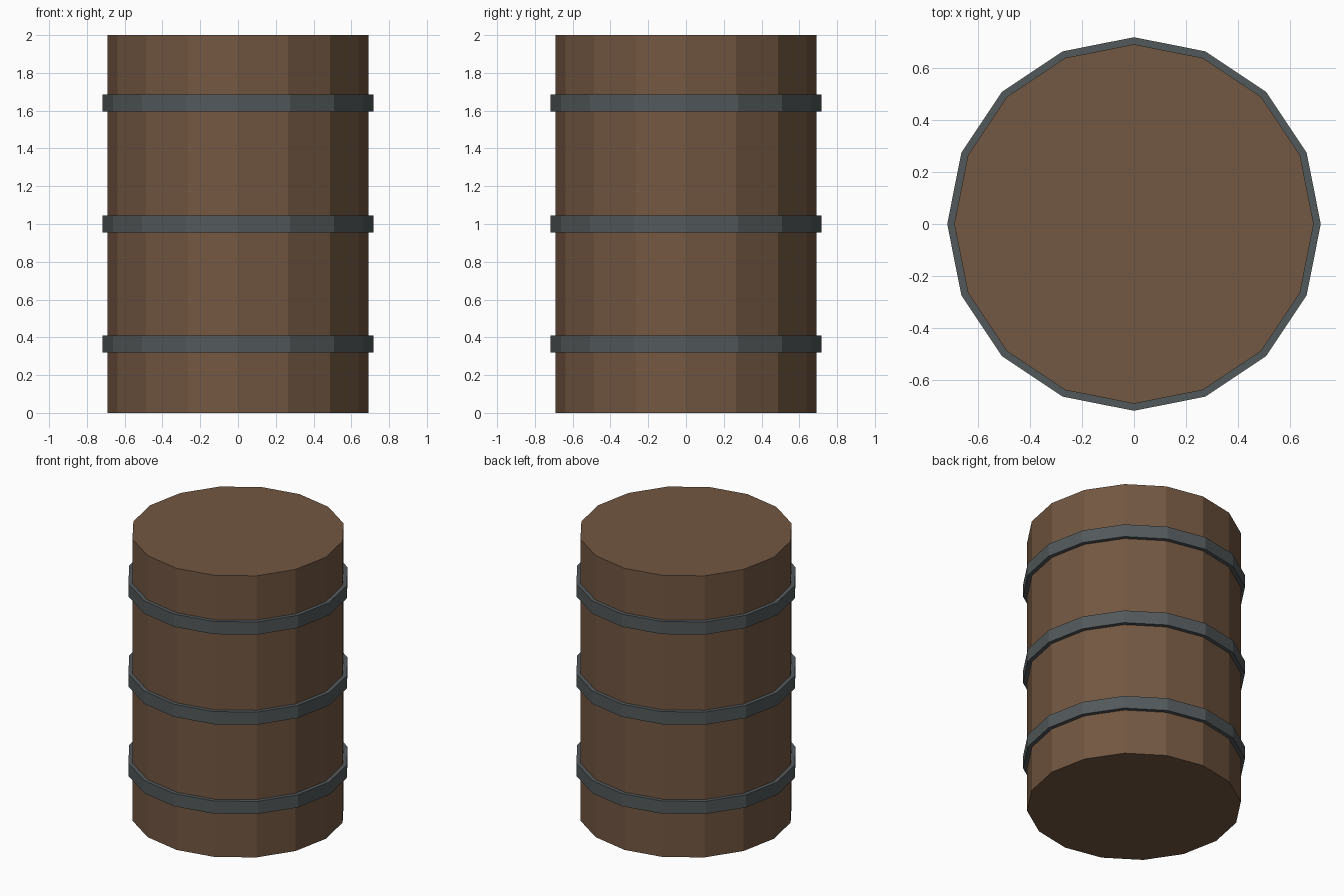
import bpy
import math

SIDES = 16
BODY_R, HOOP_R = 0.69, 0.717
HEIGHT, HOOP_H = 2.0, 0.09

cube = bpy.data.objects.get("Cube")
if cube:
    bpy.data.objects.remove(cube, do_unlink=True)


def make_material(name, rgb):
    mat = bpy.data.materials.new(name)
    mat.use_nodes = True
    color = (*rgb, 1.0)
    mat.diffuse_color = color
    mat.node_tree.nodes["Principled BSDF"].inputs["Base Color"].default_value = color
    return mat


def ring(radius, z):
    step = 2 * math.pi / SIDES
    return [(radius * math.cos(i * step), radius * math.sin(i * step), z)
            for i in range(SIDES)]


def lathe(name, profile, mat, closed):
    """Turn an (r, z) profile around z; a closed profile gives a hoop, an open one is capped."""
    verts = [v for r, z in profile for v in ring(r, z)]
    n = len(profile)
    faces = []
    for k in range(n if closed else n - 1):
        a, b = k * SIDES, (k + 1) % n * SIDES
        for i in range(SIDES):
            j = (i + 1) % SIDES
            faces.append((a + i, a + j, b + j, b + i))
    if not closed:
        faces.append(tuple(reversed(range(SIDES))))
        faces.append(tuple(range((n - 1) * SIDES, n * SIDES)))
    mesh = bpy.data.meshes.new(name)
    mesh.from_pydata(verts, [], faces)
    mesh.materials.append(mat)
    obj = bpy.data.objects.new(name, mesh)
    bpy.context.collection.objects.link(obj)
    return obj


wood = make_material("brown wood", (0.17, 0.095, 0.054))
iron = make_material("dark iron", (0.086, 0.1, 0.104))

# Straight faceted body with flat ends
lathe("barrel_body", [(BODY_R, 0), (BODY_R, HEIGHT)], wood, closed=False)

# Three iron hoops around the body
for label, z in (("lower", 0.365), ("middle", 1.0), ("upper", 1.64)):
    low, high = z - HOOP_H / 2, z + HOOP_H / 2
    inner = BODY_R - 0.01
    lathe(label + "_hoop",
          [(HOOP_R, low), (HOOP_R, high), (inner, high), (inner, low)],
          iron, closed=True)
